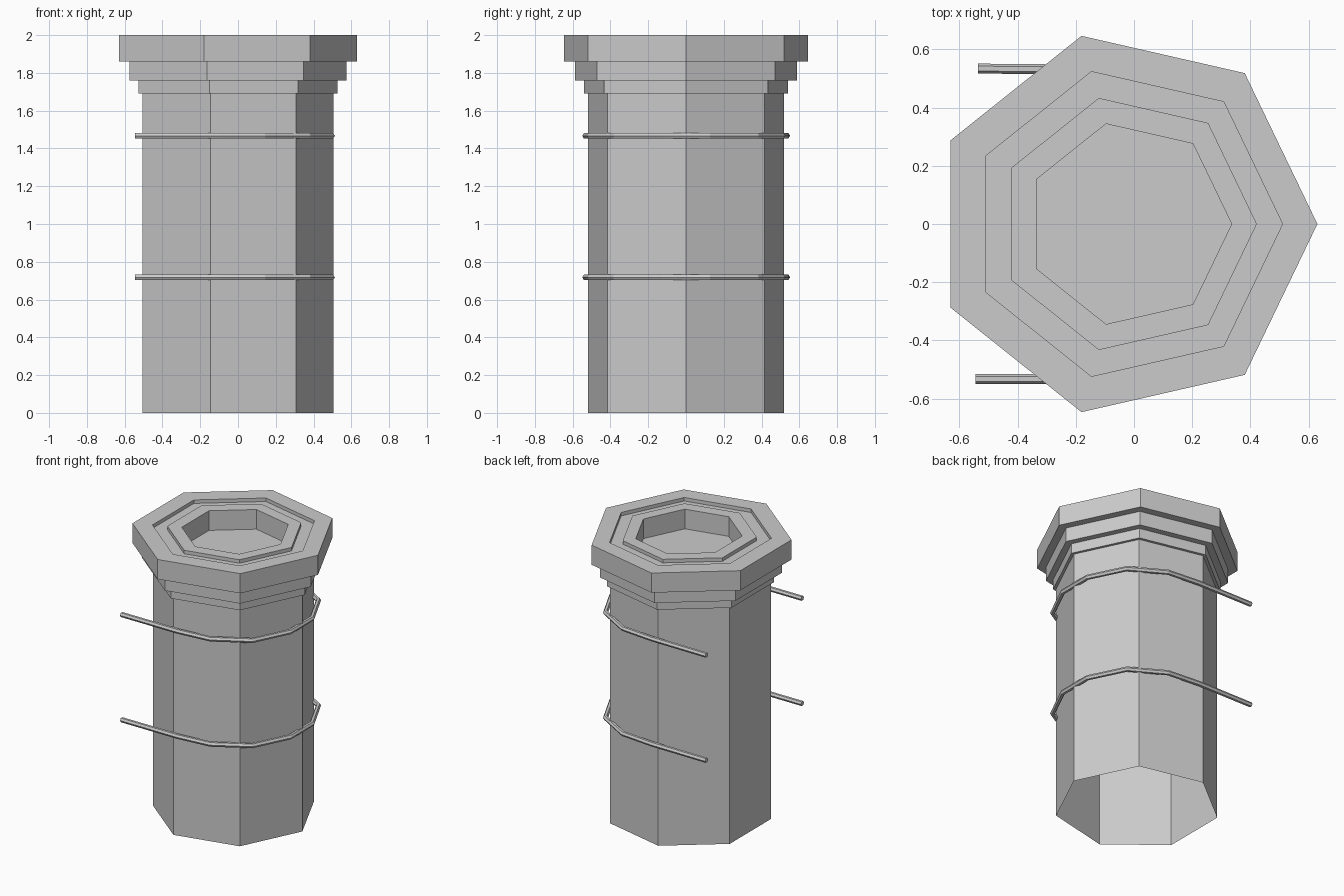
import bpy, bmesh
from math import cos, sin, pi

if "Cube" in bpy.data.objects:
    bpy.data.objects.remove(bpy.data.objects["Cube"])

SIDES = 7


def heptagon_ring(bm, r, z):
    # every ring is scaled about the origin of the centred outer heptagon
    return [bm.verts.new((r * (cos(2 * pi * i / SIDES) - 0.0495),
                          r * sin(2 * pi * i / SIDES), z)) for i in range(SIDES)]


# Column: hollow open-bottomed shaft, stepped cap, recessed top with a shallow pit
profile = [(0.533, 0), (0.533, 1.69), (0.554, 1.69), (0.554, 1.76),
           (0.603, 1.76), (0.603, 1.86), (0.663, 1.86), (0.663, 2.0),
           (0.537, 2.0), (0.537, 1.975), (0.444, 1.975), (0.444, 2.0),
           (0.353, 2.0), (0.353, 1.86)]
bm = bmesh.new()
rings = [heptagon_ring(bm, r, z) for r, z in profile]
for a, b in zip(rings, rings[1:]):
    for i in range(SIDES):
        j = (i + 1) % SIDES
        bm.faces.new((a[i], a[j], b[j], b[i]))
bm.faces.new(rings[-1])
mesh = bpy.data.meshes.new("column")
bm.to_mesh(mesh)
bm.free()
bpy.context.collection.objects.link(bpy.data.objects.new("column", mesh))


# Two thin rods bent around the right side of the shaft
def bent_rod(name, z):
    path = [(-0.545, -0.532), (-0.10, -0.532), (0.14, -0.508), (0.372, -0.374),
            (0.496, -0.124), (0.496, 0.124), (0.372, 0.374), (0.14, 0.508),
            (-0.10, 0.530), (-0.536, 0.534)]
    curve = bpy.data.curves.new(name, "CURVE")
    curve.dimensions = "3D"
    curve.bevel_depth = 0.017
    curve.bevel_resolution = 1
    curve.use_fill_caps = True
    spline = curve.splines.new("POLY")
    spline.points.add(len(path) - 1)
    for p, (x, y) in zip(spline.points, path):
        p.co = (x, y, z, 1)
    spline.use_smooth = False
    bpy.context.collection.objects.link(bpy.data.objects.new(name, curve))


bent_rod("lower_rod", 0.718)
bent_rod("upper_rod", 1.467)
